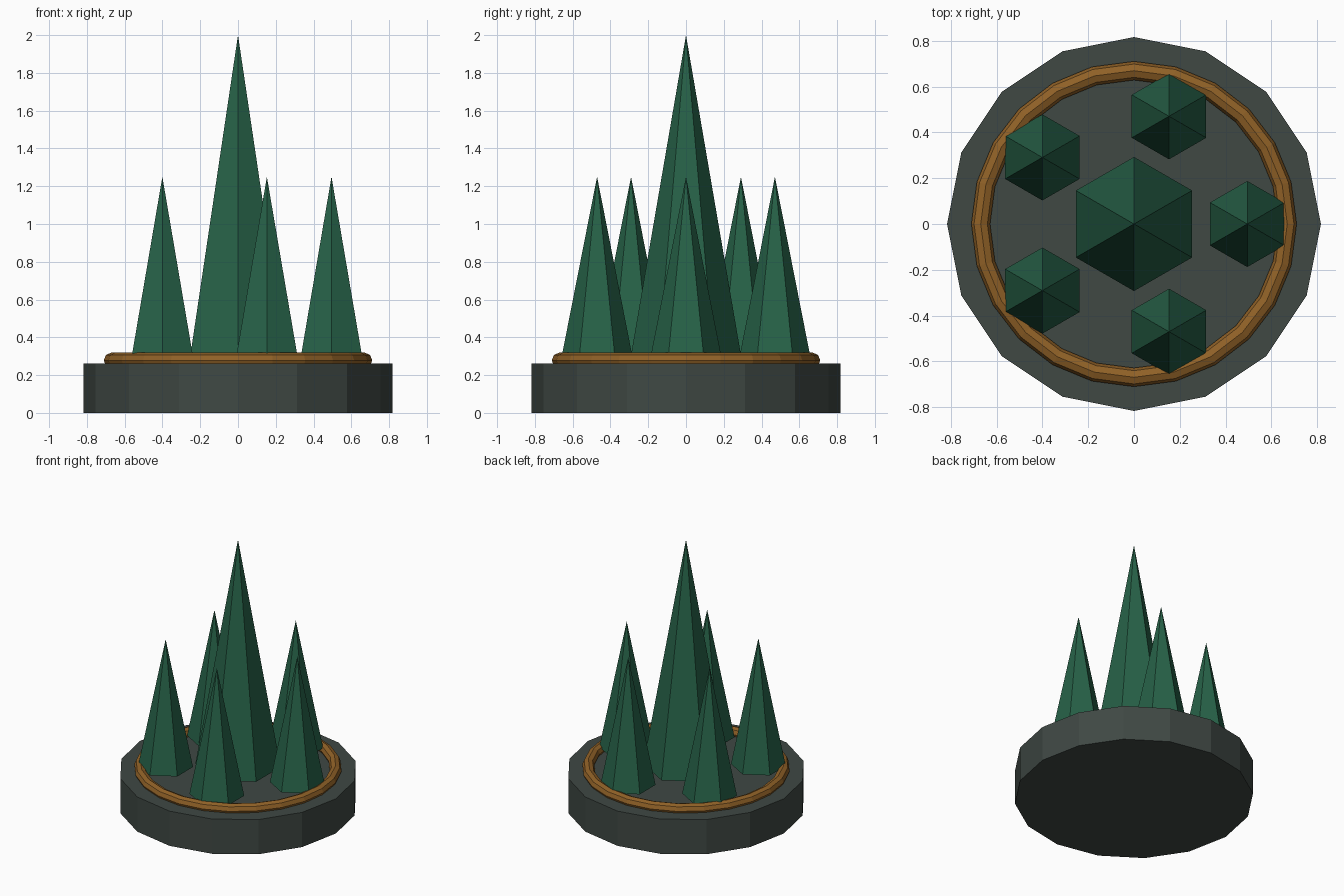
import bpy
import math

if "Cube" in bpy.data.objects:
    bpy.data.objects.remove(bpy.data.objects["Cube"])


def material(name, color):
    m = bpy.data.materials.new(name)
    m.diffuse_color = (*color, 1.0)
    m.use_nodes = True
    m.node_tree.nodes["Principled BSDF"].inputs["Base Color"].default_value = m.diffuse_color
    return m


stone = material("dark stone", (0.05, 0.065, 0.057))
wood = material("amber wood", (0.28, 0.12, 0.02))
green = material("pine green", (0.02, 0.122, 0.065))


def finish(name, mat):
    ob = bpy.context.object
    ob.name = ob.data.name = name
    ob.data.materials.append(mat)
    return ob


def spike(name, x, y, radius, bottom, tip):
    # six-sided tree with corners on the y axis
    bpy.ops.mesh.primitive_cone_add(
        vertices=6, radius1=radius, radius2=0, depth=tip - bottom,
        location=(x, y, (tip + bottom) / 2))
    finish(name, green)


# round plinth, 16 sides
BASE_H = 0.262
bpy.ops.mesh.primitive_cylinder_add(
    vertices=16, radius=0.817, depth=BASE_H, location=(0, 0, BASE_H / 2))
finish("plinth", stone)

# low-poly trim ring on the plinth
bpy.ops.mesh.primitive_torus_add(
    major_segments=24, minor_segments=8, major_radius=0.67,
    minor_radius=0.041, location=(0, 0, 0.278))
finish("trim_ring", wood)

# tall centre tree and five small ones around it
spike("centre_tree", 0, 0, 0.293, 0.295, 2.0)
for i in range(5):
    a = math.tau * i / 5
    spike(f"small_tree_{i + 1}", 0.495 * math.cos(a), 0.495 * math.sin(a),
          0.188, 0.295, 1.25)
